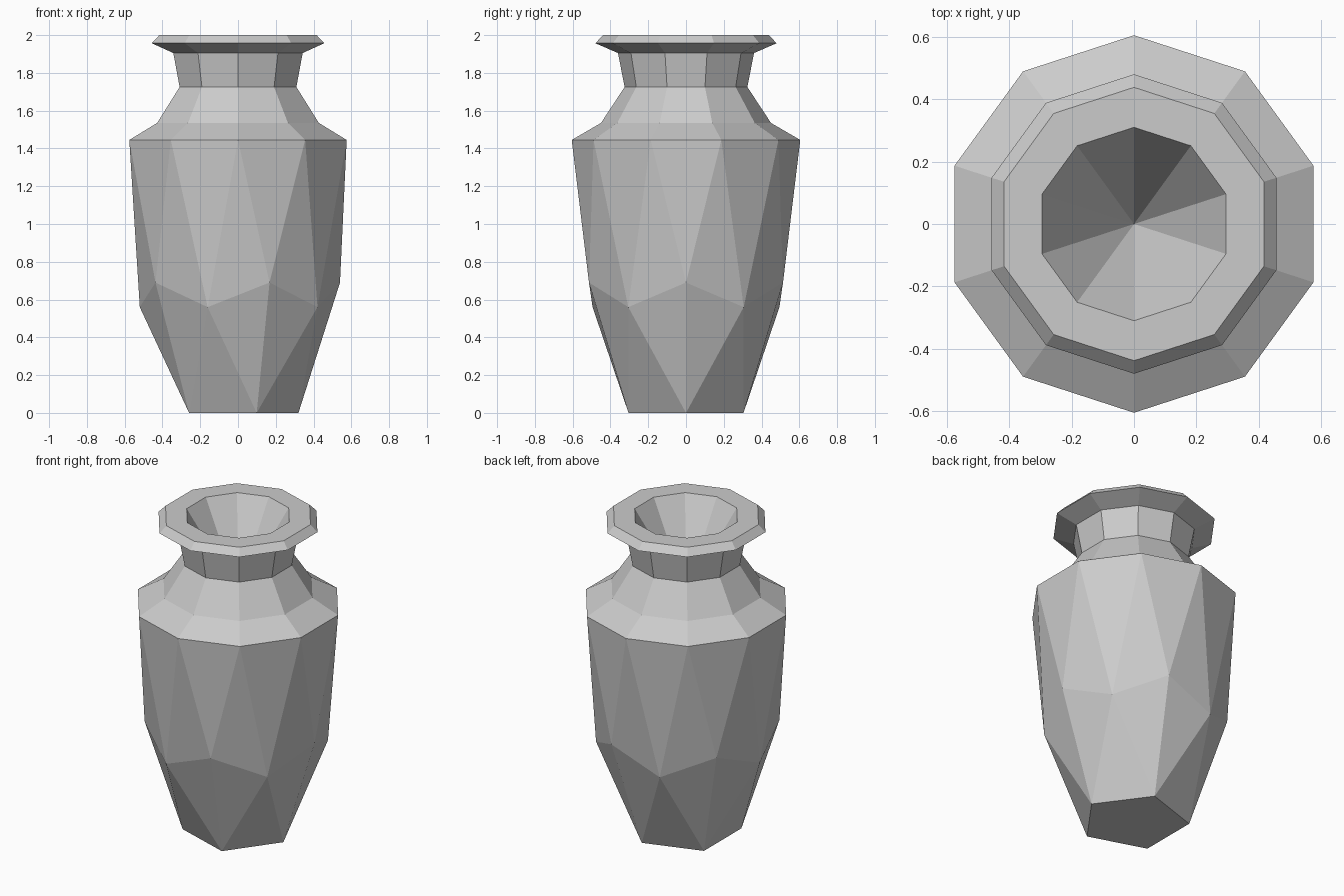
import bpy
import bmesh
from math import sin, cos, radians

if "Cube" in bpy.data.objects:
    bpy.data.objects.remove(bpy.data.objects["Cube"])

bm = bmesh.new()


def ring(n, z, radii, start=0.0):
    """Ring of n vertices; radii and z may alternate between two values."""
    out = []
    for i in range(n):
        a = radians(start + 360 / n * i)
        r, h = radii[i % len(radii)], z[i % len(z)]
        out.append(bm.verts.new((r * cos(a), r * sin(a), h)))
    return out


def bridge(lower, upper):
    n = len(lower)
    for i in range(n):
        j = (i + 1) % n
        bm.faces.new((lower[i], lower[j], upper[j], upper[i]))


# Pentagonal foot, zigzag waist, ten-sided shoulder
foot = ring(5, [0], [0.32])
waist = ring(10, [0.69, 0.56], [0.54, 0.52])
shoulder = ring(10, [1.445], [0.605], 18)

# Lower facets
bm.faces.new(foot[::-1])
for k in range(5):
    a, b = foot[k], foot[(k + 1) % 5]
    hi, lo, hi2 = waist[2 * k], waist[2 * k + 1], waist[(2 * k + 2) % 10]
    bm.faces.new((a, b, lo))
    bm.faces.new((a, lo, hi))
    bm.faces.new((b, hi2, lo))

# Tall interlocking body facets
for i in range(10):
    j = (i + 1) % 10
    bm.faces.new((waist[i], waist[j], shoulder[i]))
    bm.faces.new((waist[j], shoulder[j], shoulder[i]))

# Shoulder, neck, flared lip and flat rim: (radius, z)
profile = [(0.45, 1.535), (0.325, 1.725), (0.36, 1.905),
           (0.48, 1.957), (0.438, 2.0), (0.31, 2.0)]
previous = shoulder
for r, z in profile:
    current = ring(10, [z], [r], 18)
    bridge(previous, current)
    previous = current

# Conical hollow in the mouth
tip = bm.verts.new((0, 0, 1.5))
for i in range(10):
    bm.faces.new((previous[i], previous[(i + 1) % 10], tip))

bmesh.ops.recalc_face_normals(bm, faces=bm.faces)
mesh = bpy.data.meshes.new("vase")
bm.to_mesh(mesh)
bm.free()
vase = bpy.data.objects.new("vase", mesh)
bpy.context.collection.objects.link(vase)
